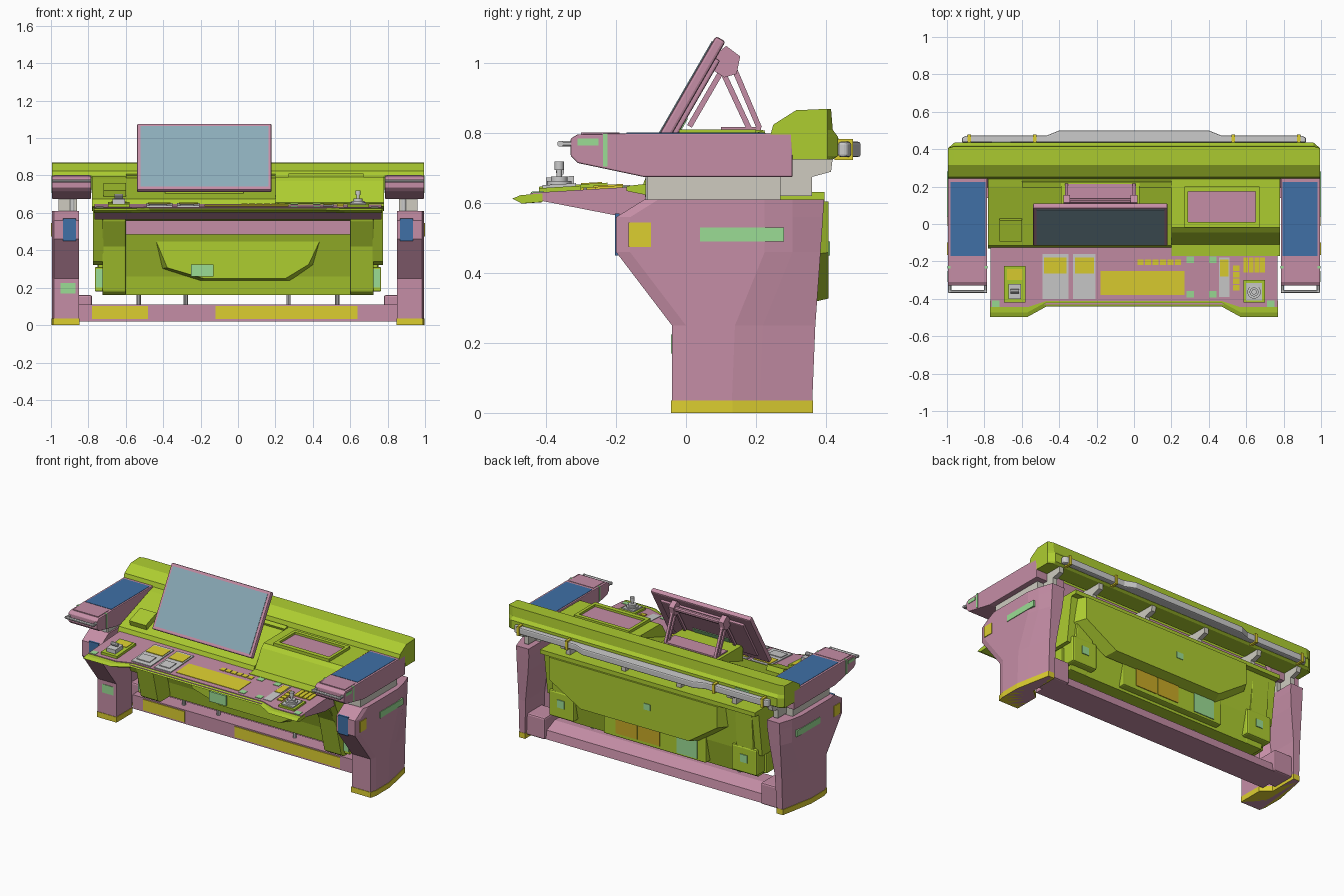
import bpy, bmesh, math
from mathutils import Vector, Matrix

if "Cube" in bpy.data.objects:
    bpy.data.objects.remove(bpy.data.objects["Cube"])

def mat(name, c):
    m = bpy.data.materials.new(name)
    m.diffuse_color = (*c, 1)
    m.use_nodes = True
    m.node_tree.nodes["Principled BSDF"].inputs["Base Color"].default_value = m.diffuse_color
    return m

PINK = mat("pink", (.56, .27, .38))
GREEN = mat("lime", (.42, .61, .03))
YELLOW = mat("yellow", (.72, .62, .03))
AMBER = mat("amber", (.58, .40, .02))
BLUE = mat("blue", (.05, .16, .38))
MINT = mat("mint", (.33, .72, .30))
GLASS = mat("glass", (.26, .41, .48))
BEIGE = mat("beige", (.62, .60, .53))
GREY = None

def loft(name, rings, m, bevel=0):
    """Solid skin through equal-length rings of 3D points."""
    bm = bmesh.new()
    vs = [[bm.verts.new(p) for p in r] for r in rings]
    n = len(rings[0])
    for a, b in zip(vs, vs[1:]):
        for i in range(n):
            bm.faces.new((a[i], a[(i + 1) % n], b[(i + 1) % n], b[i]))
    bm.faces.new(vs[0])
    bm.faces.new(vs[-1])
    bmesh.ops.recalc_face_normals(bm, faces=bm.faces)
    me = bpy.data.meshes.new(name)
    bm.to_mesh(me)
    bm.free()
    ob = bpy.data.objects.new(name, me)
    bpy.context.collection.objects.link(ob)
    if m:
        me.materials.append(m)
    if bevel:
        b = ob.modifiers.new("bevel", "BEVEL")
        b.width, b.segments = bevel, 2
    return ob

def box(name, x, y, z, m, bevel=0):
    return loft(name, [[(x[0], y[0], k), (x[1], y[0], k), (x[1], y[1], k), (x[0], y[1], k)] for k in z], m, bevel)

def prism(name, prof, x0, x1, m, bevel=0):
    """Side profile (y, z) extruded along x."""
    return loft(name, [[(x, y, z) for y, z in prof] for x in (x0, x1)], m, bevel)

def bar(name, a, b, w, m, sides=4):
    """Straight rod between two points."""
    a, b = Vector(a), Vector(b)
    q = (b - a).to_track_quat('Z', 'Y')
    off = math.pi / sides
    ring = [q @ Vector((w * math.cos(off + i * math.tau / sides), w * math.sin(off + i * math.tau / sides), 0)) for i in range(sides)]
    return loft(name, [[p + v for v in ring] for p in (a, b)], m)

def smooth(ob):
    for p in ob.data.polygons:
        p.use_smooth = len(p.vertices) == 4

def mx(s, a, b):
    return (s * a, s * b) if s > 0 else (s * b, s * a)

def leg_ring(s, f, r, c, z, inner, g=0):
    """Leg plan section: front, rear, chamfer start, height, rear inner edge, outward growth."""
    return [(s * (.85 - g), f - g, z), (s * (.985 + g), f - g, z), (s * (.995 + g), f + .04, z), (s * (.995 + g), c + g, z),
            (s * (.98 + g), c + .08 + g, z), (s * (.95 + g), r + g, z), (s * (inner - g), r + g, z),
            (s * (inner - g), .17 + g, z), (s * (.85 - g), .12 + g, z)]

# Mirrored side assemblies
FOOT = (-.04, .36, .13)
for s, side in ((-1, "left"), (1, "right")):
    # leg, narrower towards the rear
    levels = [(*FOOT, 0, .91), (-.04, .37, .14, .25, .9), (-.2, .385, .225, .46, .87), (-.2, .392, .225, .56, .86), (-.12, .395, .225, .61, .86)]
    loft(f"{side}_leg", [leg_ring(s, *l) for l in levels], PINK)
    loft(f"{side}_foot_strip", [leg_ring(s, *FOOT, z, .91, .003) for z in (0, .035)], YELLOW)
    box(f"{side}_leg_front_pad", mx(s, .865, .935), (-.203, -.19), (.45, .57), BLUE)
    box(f"{side}_leg_side_label", mx(s, .99, .999), (-.165, -.10), (.475, .545), YELLOW)
    box(f"{side}_leg_side_tag", mx(s, .95, .999), (.04, .28), (.49, .53), MINT)
    # neck between leg and wing
    box(f"{side}_wing_neck", mx(s, .86, .96), (-.11, .27), (.605, .69), BEIGE)
    bar(f"{side}_neck_post", (s * .885, -.10, .6), (s * .885, -.10, .69), .016, GREY, 12)
    # wing with tapered tip
    prism(f"{side}_wing", [(-.31, .797), (-.33, .785), (-.33, .735), (-.31, .715), (-.12, .675), (.305, .675), (.305, .8), (-.17, .8)],
          s * .785, s * .995, PINK, .004)
    box(f"{side}_wing_panel", mx(s, .795, .982), (-.17, .225), (.79, .802), BLUE)
    box(f"{side}_wing_step", mx(s, .80, .98), (-.30, -.19), (.79, .802), PINK)
    box(f"{side}_wing_band", mx(s, .783, .998), (-.238, -.225), (.705, .80), MINT)
    box(f"{side}_wing_tag", mx(s, .99, .998), (-.31, -.25), (.765, .785), MINT)
    for x in (.795, .985):
        bar(f"{side}_handle_arm", (s * x, -.30, .77), (s * x, -.365, .77), .009, GREY, 8)
    bar(f"{side}_handle_grip", (s * .787, -.36, .77), (s * .993, -.36, .77), .009, GREY, 8)
    # knee-space side cheek
    prism(f"{side}_cheek", [(-.12, .62), (-.12, .56), (-.03, .42), (.03, .18), (.06, .16), (.29, .16), (.34, .33), (.36, .62)],
          s * .6, s * .725, GREEN, .006)
    prism(f"{side}_cheek_upper", [(-.12, .63), (-.1, .56), (0, .34), (.05, .32), (.32, .32), (.36, .62)], s * .72, s * .775, GREEN)
    box(f"{side}_cheek_box", mx(s, .72, .765), (.06, .26), (.18, .31), GREEN, .006)
    box(f"{side}_cheek_tag", mx(s, .725, .76), (.054, .062), (.2, .30), MINT)
    box(f"{side}_beam_end", mx(s, .78, .92), (.19, .345), (.02, .16), PINK, .01)

box("leg_front_tag", (-.95, -.87), (-.043, -.035), (.17, .225), MINT)

# Floor beam with labels and mounts
prism("floor_beam", [(.14, .02), (.14, .11), (.24, .11), (.32, .075), (.33, .02)], -.86, .86, PINK)
for x in ((-.78, -.48), (-.12, .64)):
    box("beam_label", x, (.135, .142), (.032, .102), YELLOW)
for x in (-.53, -.28, .27, .53):
    bar("body_mount", (x, .2, .1), (x, .2, .19), .012, GREY, 10)

# Main body under the desk
prism("body_core", [(-.12, .62), (-.02, .56), (.05, .5), (.14, .26), (.16, .16), (.29, .16), (.33, .33), (.36, .6), (.36, .62)], -.61, .61, GREEN)
loft("front_bulge", [[(x * k, y, .365 + (z - .365) * k) for x, z in ((-.5, .49), (.5, .49), (.42, .32), (.28, .235), (-.2, .235), (-.42, .3))]
                     for k, y in ((1, .16), (.9, .07))], GREEN)
box("knee_bar", (-.6, .6), (-.03, .06), (.485, .56), PINK)
box("body_rim", (-.775, .775), (-.1, .397), (.605, .632), GREEN)
loft("rear_bulge", [[(.1 + (x - .1) * k, y, .6 + (z - .6) * k) for x, z in ((-.55, .605), (.74, .605), (.74, .45), (.5, .31), (-.33, .31), (-.55, .46))]
                    for k, y in ((1, .335), (.94, .408))], GREEN)
box("rear_lower_panel", (-.38, .36), (.25, .338), (.175, .36), GREEN, .008)
for x in ((.115, .27), (-.05, .105)):
    box("rear_hatch", x, (.33, .343), (.2, .33), AMBER)
box("rear_hatch_tag", (-.32, -.17), (.33, .343), (.19, .33), MINT)
for x in (-.66, .66):
    box("rear_side_box", (x - .09, x + .09), (.2, .345), (.19, .36), GREEN, .01)
    box("rear_tag", (x - .025, x + .025), (.34, .35), (.26, .31), MINT)
box("rear_upper_tag", (-.03, .02), (.4, .412), (.45, .49), MINT)
box("front_tag", (-.25, -.13), (.06, .075), (.26, .325), MINT)

# Rear neck wall and brackets
box("rear_neck_wall", (-.78, .78), (.2, .27), (.62, .74), PINK)
for x in (-.9, -.6, -.2, .2, .6, .9):
    prism("rear_bracket", [(.25, .62), (.36, .62), (.36, .675), (.415, .69), (.42, .73), (.25, .73)], x - .015, x + .015, BEIGE)

# Rear crossbeam, ends tapered in plan
beam = [(.24, .79), (.25, .825), (.315, .866), (.415, .87), (.42, .81), (.435, .79), (.435, .735), (.42, .725), (.305, .725), (.3, .79)]
loft("rear_crossbeam", [[(x, min(y, lim), z) for y, z in beam] for x, lim in ((-.995, .405), (-.96, 1), (.96, 1), (.995, .405))], GREEN)
box("crossbeam_tag", (-.76, -.66), (.43, .438), (.75, .785), MINT)

# Rear guard rail with yellow clamps
rail = [(-.92, .435), (-.92, .46), (-.9, .472), (-.47, .472), (-.4, .5), (.4, .5), (.47, .472), (.9, .472), (.92, .46), (.92, .435)]
loft("guard_rail", [[(x, y, z) for x, y in rail] for z in (.732, .776)], GREY, .008)
for x in (-.88, -.53, .53, .88):
    box("rail_clamp", (x - .009, x + .009), (.425, .478), (.724, .784), YELLOW)

# Instrument deck: sloping left part, raised right part with a sunken screen
prism("deck", [(-.13, .635), (-.115, .675), (.2, .785), (.26, .8), (.26, .7), (-.05, .61)], -.78, .2, GREEN)
prism("raised_deck", [(-.17, .635), (-.17, .649), (-.11, .656), (-.045, .77), (-.02, .792), (.26, .795), (.26, .7), (-.05, .61)], .2, .78, GREEN)
for x, y in (((.27, .29), (-.02, .2)), ((.65, .67), (-.02, .2)), ((.27, .67), (-.02, .01)), ((.27, .67), (.175, .2))):
    box("screen_well_frame", x, y, (.78, .811), GREEN)
box("inset_screen", (.285, .655), (0, .18), (.78, .797), PINK)
tilt = Matrix.Rotation(math.atan2(.11, .315), 4, 'X')
for name, x, y, h in (("small_deck_box", (-.72, -.6), (-.13, -.01), .035), ("deck_ridge", (-.6, .2), (.17, .2), .015)):
    box(name, x, y, (-.01, h), GREEN).matrix_world = Matrix.Translation((0, .04, .729)) @ tilt

# Monitor, tilted back
pose = Matrix.Translation((-.18, -.003, .893)) @ Matrix.Rotation(-math.radians(30), 4, 'X')
for ob in (box("monitor_frame", (-.36, .36), (-.016, .016), (-.205, .205), PINK, .008),
           box("monitor_glass", (-.342, .342), (-.019, -.01), (-.185, .187), GLASS),
           box("monitor_back", (-.3, .3), (.01, .03), (-.15, .15), PINK, .006),
           box("monitor_back_tag", (-.13, .13), (.028, .033), (-.12, -.04), MINT)):
    ob.matrix_world = pose

# Monitor stand
box("stand_plinth", (-.39, .03), (-.03, .22), (.7, .81), GREEN)
box("stand_foot", (-.37, .01), (.1, .215), (.80, .818), PINK)
for x in (-.36, 0):
    prism("stand_head", [(.09, 1.03), (.115, 1.05), (.155, 1.02), (.145, .97), (.11, .96), (.07, .985)], x - .018, x + .018, PINK)
    for a, b in (((.1, .975), (.01, .82)), ((.14, .98), (.21, .815)), ((.11, .965), (.18, .815))):
        bar("stand_strut", (x, *a), (x, *b), .011, PINK)
bar("stand_cross_tube", (-.36, .125, 1.005), (0, .125, 1.005), .016, PINK, 10)

# Desk: pink top, lime nose, wedge underside
def outline(w, side_y, mid_y, back=-.11):
    return [(-w, back), (-w, side_y), (-.57, side_y), (-.47, mid_y), (.47, mid_y), (.57, side_y), (w, side_y), (w, back)]
def top(y):
    return .645 + (y + .12) * .06
nose = outline(.77, -.485, -.43, -.41)
loft("desk_nose", [[(x, y + (g if y < -.42 else 0), top(y) - d) for x, y in nose] for g, d in ((.015, .024), (-.012, .01), (.012, 0))], GREEN)
loft("desk_top", [[(x, y, top(y) + h) for x, y in outline(.768, -.445, -.412)] for h in (-.01, .004)], PINK)
prism("desk_underside", [(-.43, .61), (-.2, .565), (-.08, .565), (-.08, .642), (-.43, .624)], -.768, .768, PINK)

# Desk fittings: x range, y range, height, material
def fit(name, x, y, h, m):
    return loft(name, [[(i, j, top(j) + k) for i, j in ((x[0], y[0]), (x[1], y[0]), (x[1], y[1]), (x[0], y[1]))] for k in (0, h)], m)
for x in ((-.49, -.35), (-.325, -.205)):
    fit("grey_key_panel", x, (-.4, -.16), .01, GREY)
    fit("panel_label", (x[0] + .01, x[1] - .01), (-.265, -.18), .014, YELLOW)
    fit("panel_keys", (x[0] + .015, x[1] - .03), (-.37, -.3), .015, GREY)
fit("main_yellow_panel", (-.18, .27), (-.38, -.25), .007, YELLOW)
for i in range(6):
    fit("row_key", (.02 + i * .04, .052 + i * .04), (-.22, -.19), .008, YELLOW)
for x, y in ((.3, -.195), (.42, -.195), (.3, -.38), (.42, -.38), (-.74, -.43), (.73, -.43)):
    fit("desk_tag", (x - .02, x + .02), (y - .014, y + .022), .007, MINT)
for i in range(4):
    fit("side_key", (.53, .565), (-.355 + i * .035, -.327 + i * .035), .01, YELLOW)
    fit("upper_key", (.585 + i * .03, .61 + i * .03), (-.26, -.18), .01, YELLOW)
fit("side_panel", (.455, .51), (-.39, -.18), .007, GREY)
fit("side_panel_label", (.46, .505), (-.28, -.19), .01, YELLOW)

# Hand controls
fit("left_control_base", (-.695, -.58), (-.42, -.225), .02, GREEN)
fit("left_control_label", (-.68, -.595), (-.30, -.24), .023, YELLOW)
fit("left_lever_block", (-.67, -.605), (-.4, -.32), .045, GREY)
bar("left_lever", (-.66, -.36, .69), (-.615, -.36, .69), .012, GREY, 10)
fit("right_control_base", (.585, .7), (-.42, -.30), .016, GREEN)
fit("right_control_plate", (.6, .685), (-.41, -.315), .024, GREY)
for r, z0, z1 in ((.036, .65, .664), (.024, .664, .676), (.008, .676, .70), (.014, .695, .72)):
    smooth(bar("joystick_part", (.642, -.363, z0), (.642, -.363, z1), r, GREY, 16))
